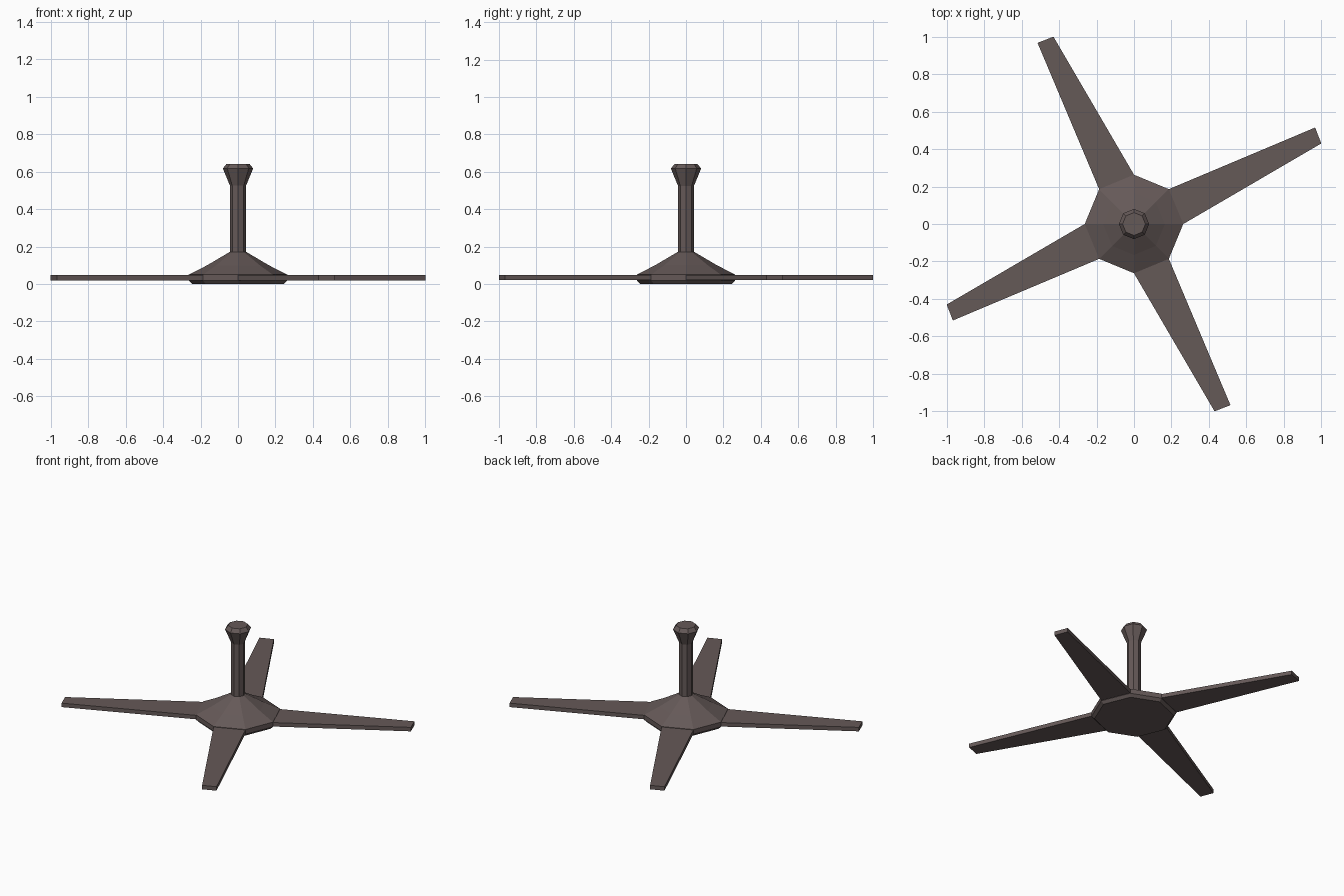
import bpy, bmesh
from math import cos, sin, pi

if "Cube" in bpy.data.objects:
    bpy.data.objects.remove(bpy.data.objects["Cube"])

mat = bpy.data.materials.new("dark_brown")
mat.diffuse_color = (0.13, 0.10, 0.097, 1)
mat.use_nodes = True
mat.node_tree.nodes["Principled BSDF"].inputs["Base Color"].default_value = mat.diffuse_color


def finish(name, bm):
    bmesh.ops.recalc_face_normals(bm, faces=bm.faces)
    mesh = bpy.data.meshes.new(name)
    bm.to_mesh(mesh)
    bm.free()
    mesh.materials.append(mat)
    obj = bpy.data.objects.new(name, mesh)
    bpy.context.collection.objects.link(obj)
    return obj


def lathe(name, profile, sides=8):
    """Faceted turned solid from (radius, height) points, capped at both ends."""
    bm = bmesh.new()
    rings = [[bm.verts.new((r * cos(2 * pi * i / sides), r * sin(2 * pi * i / sides), z))
              for i in range(sides)] for r, z in profile]
    for a, b in zip(rings, rings[1:]):
        for i in range(sides):
            j = (i + 1) % sides
            bm.faces.new((a[i], a[j], b[j], b[i]))
    bm.faces.new(rings[0][::-1])
    bm.faces.new(rings[-1])
    return finish(name, bm)


def prism(name, outline, z0, z1):
    bm = bmesh.new()
    face = bm.faces.new([bm.verts.new((x, y, z0)) for x, y in outline])
    ext = bmesh.ops.extrude_face_region(bm, geom=[face])
    for v in ext["geom"]:
        if isinstance(v, bmesh.types.BMVert):
            v.co.z = z1
    return finish(name, bm)


# Hub, downrod and flared ceiling mount in one turned body
lathe("hub_and_rod", [(0.245, 0), (0.263, 0.018), (0.263, 0.05), (0.165, 0.10),
                      (0.043, 0.172), (0.043, 0.525), (0.081, 0.617), (0.061, 0.642)])

# Four tapering blades, each rooted on one octagon side
outline = [(0.263, 0.0), (1.0, 0.43), (0.967, 0.515), (0.186, 0.186)]
for k in range(4):
    blade = prism(f"blade_{k + 1}", outline, 0.02, 0.047)
    blade.rotation_euler.z = k * pi / 2
